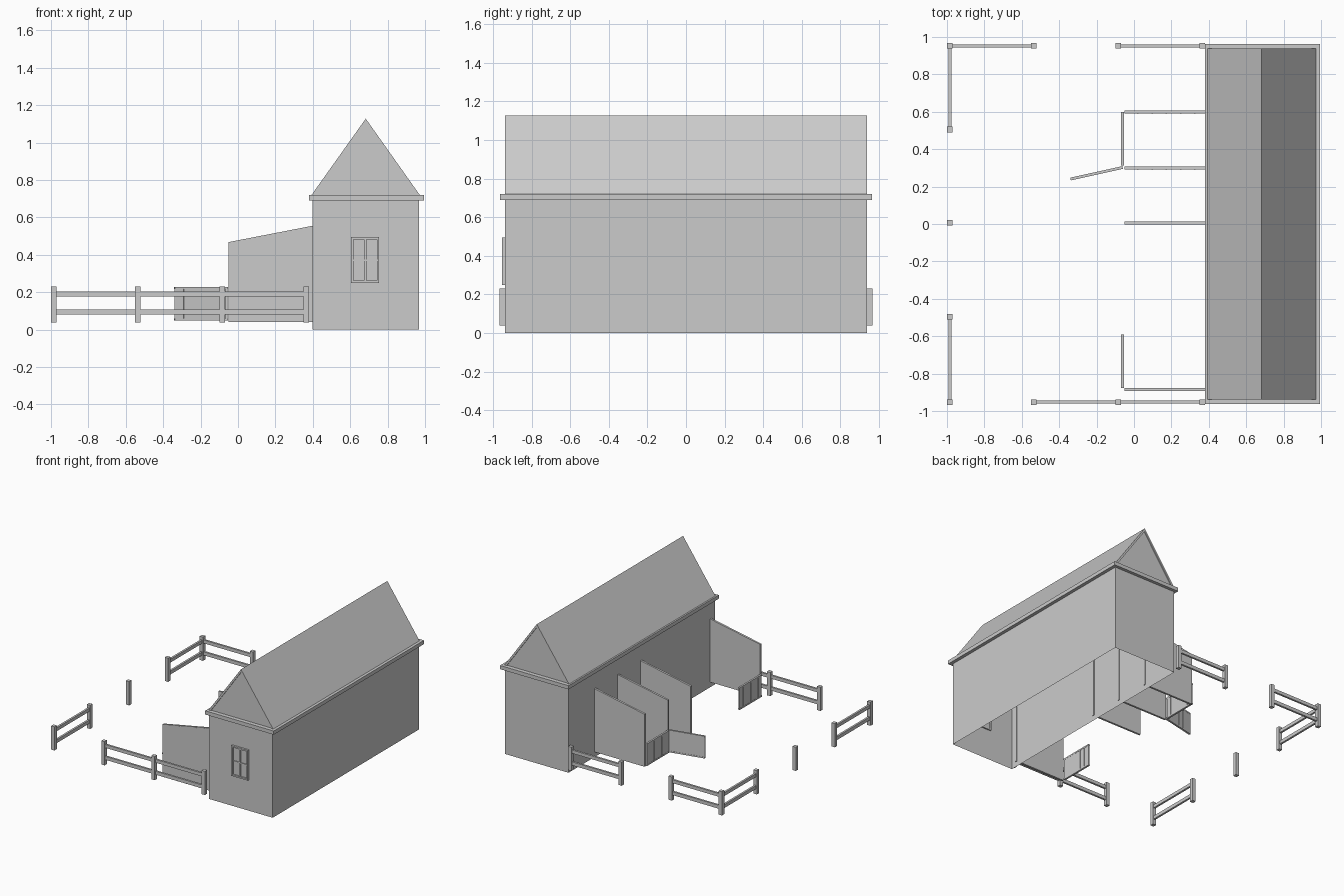
import bpy, bmesh, math
from mathutils import Matrix

if "Cube" in bpy.data.objects:
    bpy.data.objects.remove(bpy.data.objects["Cube"])


def finish(name, bm):
    bmesh.ops.recalc_face_normals(bm, faces=bm.faces[:])
    me = bpy.data.meshes.new(name)
    bm.to_mesh(me)
    bm.free()
    ob = bpy.data.objects.new(name, me)
    bpy.context.collection.objects.link(ob)
    return ob


def add_box(bm, x0, x1, y0, y1, z0, z1):
    m = Matrix.Translation(((x0 + x1) / 2, (y0 + y1) / 2, (z0 + z1) / 2))
    m = m @ Matrix.Diagonal((x1 - x0, y1 - y0, z1 - z0, 1))
    return bmesh.ops.create_cube(bm, size=1, matrix=m)["verts"]


def add_prism(bm, profile, y0, y1):
    """Extrude an (x, z) profile along y."""
    f = bm.faces.new([bm.verts.new((x, y0, z)) for x, z in profile])
    ext = bmesh.ops.extrude_face_region(bm, geom=[f])["geom"]
    moved = [v for v in ext if isinstance(v, bmesh.types.BMVert)]
    bmesh.ops.translate(bm, vec=(0, y1 - y0, 0), verts=moved)


# Barn walls: thin shell, open underneath
bm = bmesh.new()
add_box(bm, 0.397, 0.968, -0.938, 0.938, 0, 0.70)
bm.faces.ensure_lookup_table()
floor = [f for f in bm.faces if f.calc_center_median().z < 0.01]
bmesh.ops.delete(bm, geom=floor, context='FACES_ONLY')
finish("barn_walls", bm)

# Eave slab
bm = bmesh.new()
add_box(bm, 0.38, 0.995, -0.963, 0.963, 0.69, 0.72)
finish("eave_slab", bm)

# Roof shell with recessed gable infill
bm = bmesh.new()
add_prism(bm, [(0.393, 0.72), (0.683, 1.128), (0.972, 0.72),
               (0.953, 0.72), (0.683, 1.103), (0.412, 0.72)], -0.938, 0.938)
finish("roof", bm)
bm = bmesh.new()
add_prism(bm, [(0.405, 0.72), (0.683, 1.112), (0.96, 0.72)], -0.93, 0.93)
finish("gable_infill", bm)

# Window on the front wall
bm = bmesh.new()
for x0, x1, z0, z1 in [(0.605, 0.617, 0.25, 0.495), (0.743, 0.755, 0.25, 0.495),
                       (0.617, 0.743, 0.25, 0.262), (0.617, 0.743, 0.483, 0.495)]:
    add_box(bm, x0, x1, -0.954, -0.928, z0, z1)
add_box(bm, 0.673, 0.687, -0.950, -0.928, 0.262, 0.483)
for x0, x1 in [(0.617, 0.673), (0.687, 0.743)]:
    add_box(bm, x0, x1, -0.947, -0.930, 0.366, 0.374)
finish("window_frame", bm)
bm = bmesh.new()
add_box(bm, 0.615, 0.745, -0.941, -0.934, 0.26, 0.485)
finish("window_pane", bm)

# Stall partitions with plank seams
def top_z(x):
    return 0.468 + (x + 0.052) * 0.194


for i, y in enumerate((0.598, 0.30, 0.006, -0.884)):
    bm = bmesh.new()
    add_prism(bm, [(-0.052, 0.042), (0.403, 0.042), (0.403, top_z(0.403)),
                   (-0.052, top_z(-0.052))], y - 0.008, y + 0.008)
    for k in range(5):
        x = 0.021 + 0.076 * k
        for z0, z1 in ((0.14, 0.36), (0.44, top_z(x) - 0.005)):
            add_box(bm, x - 0.004, x + 0.004, y - 0.010, y - 0.007, z0, z1)
    finish(f"stall_partition_{i + 1}", bm)


# Stall gates: slats between a top and bottom rail, hinged at one end
def gate(name, hinge, angle, length=0.285):
    bm = bmesh.new()
    add_box(bm, 0, length, -0.004, 0.004, 0.052, 0.226)
    for z0, z1 in ((0.049, 0.06), (0.217, 0.229)):
        add_box(bm, 0, length, -0.0075, 0.0075, z0, z1)
    n = 6
    w = length / n
    for k in range(n):
        add_box(bm, k * w + 0.002, (k + 1) * w - 0.002, -0.006, 0.006, 0.06, 0.217)
    ob = finish(name, bm)
    ob.location = (hinge[0], hinge[1], 0)
    ob.rotation_euler.z = math.radians(angle)


gate("closed_gate_back", (-0.061, 0.598), -90)
gate("closed_gate_front", (-0.061, -0.876), 90)
gate("open_gate", (-0.061, 0.302), 192.5)

# Fence posts
E = 0.952
X = (-0.985, -0.535, -0.085, 0.365)
posts = [(x, s * E) for x in X[1:] for s in (-1, 1)]
posts += [(X[0], y) for y in (-E, -0.495, 0.006, 0.505, E)]
bm = bmesh.new()
for x, y in posts:
    add_box(bm, x - 0.015, x + 0.015, y - 0.015, y + 0.015, 0.038, 0.23)
finish("fence_posts", bm)

# Fence rails, two per span
spans = [(X[0], E, X[1], E), (X[2], E, X[3], E),
         (X[1], -E, X[2], -E), (X[2], -E, X[3], -E),
         (X[0], 0.505, X[0], E), (X[0], -E, X[0], -0.495)]
bm = bmesh.new()
for x0, y0, x1, y1 in spans:
    hx, hy = (0, 0.008) if y0 == y1 else (0.008, 0)
    for z0, z1 in ((0.081, 0.109), (0.178, 0.205)):
        add_box(bm, x0 - hx, x1 + hx, y0 - hy, y1 + hy, z0, z1)
finish("fence_rails", bm)
